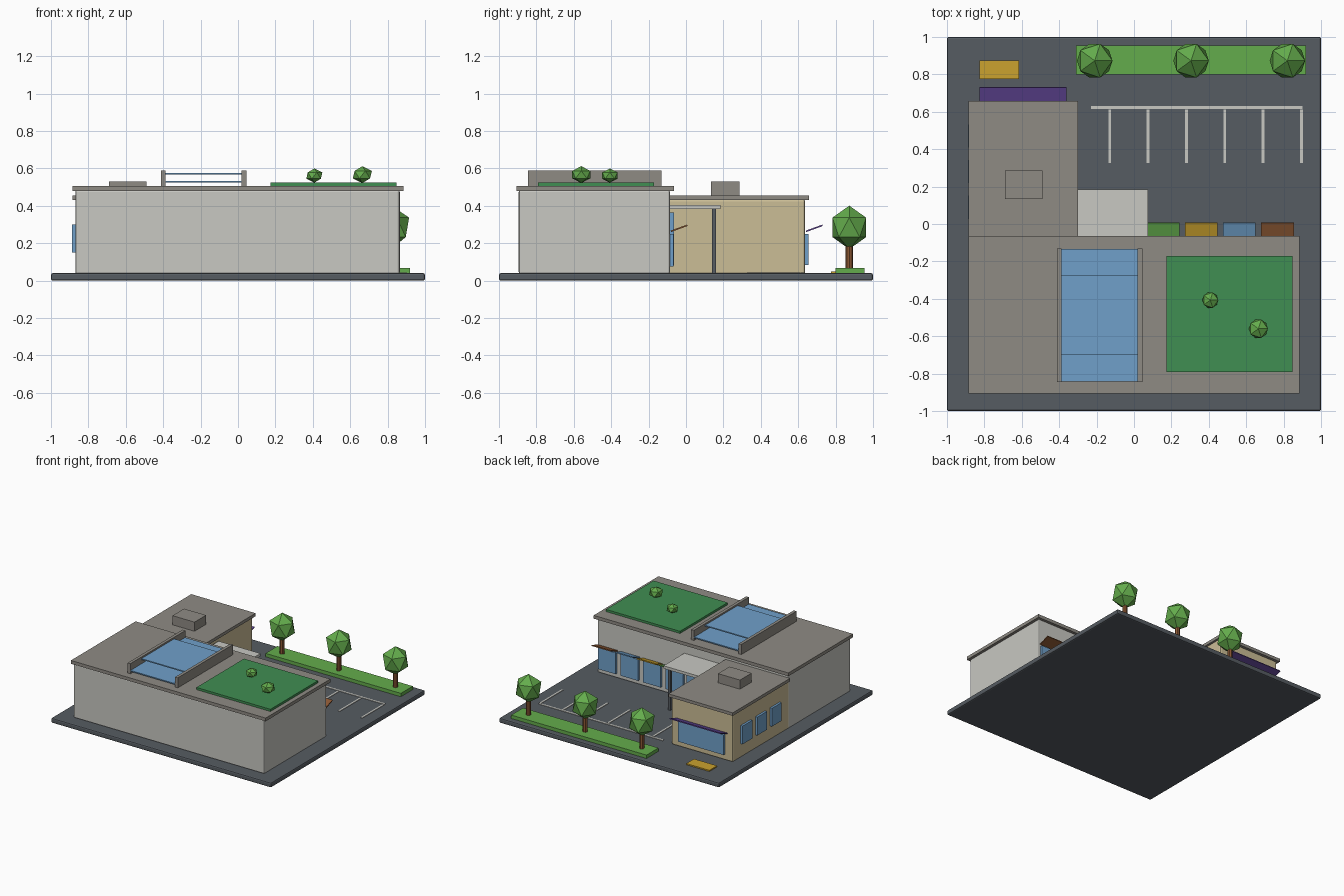
import bpy, math

if "Cube" in bpy.data.objects:
    bpy.data.objects.remove(bpy.data.objects["Cube"])


def mat(name, r, g, b):
    m = bpy.data.materials.new(name)
    lin = [((c / 255 + 0.055) / 1.055) ** 2.4 for c in (r, g, b)]
    m.diffuse_color = (*lin, 1)
    m.use_nodes = True
    m.node_tree.nodes["Principled BSDF"].inputs["Base Color"].default_value = m.diffuse_color
    return m


ASPHALT = mat("asphalt", 86, 92, 98)
WALL = mat("light_concrete", 200, 200, 194)
ROOF = mat("roof_grey", 143, 139, 132)
TAN = mat("tan_wall", 203, 189, 150)
GLASS = mat("glass_blue", 112, 160, 202)
TURF = mat("roof_turf", 64, 142, 82)
LEAF = mat("leaf_green", 100, 172, 76)
BROWN = mat("brown", 140, 88, 52)
YELLOW = mat("yellow", 203, 162, 46)
PURPLE = mat("purple", 100, 72, 155)


def box(name, x0, x1, y0, y1, z0, z1, m, bevel=0, tilt=0):
    bpy.ops.mesh.primitive_cube_add(size=1, location=((x0 + x1) / 2, (y0 + y1) / 2, (z0 + z1) / 2))
    o = bpy.context.object
    o.name = name
    o.scale = (x1 - x0, y1 - y0, z1 - z0)
    bpy.ops.object.transform_apply(location=False, rotation=False, scale=True)
    o.rotation_euler.x = tilt
    o.data.materials.append(m)
    if bevel:
        b = o.modifiers.new("bevel", 'BEVEL')
        b.width = bevel
        b.segments = 2
    return o


def foliage(name, x, y, z, rxy, rz):
    bpy.ops.mesh.primitive_ico_sphere_add(subdivisions=1, radius=1, location=(x, y, z))
    o = bpy.context.object
    o.name = name
    o.scale = (rxy, rxy, rz)
    o.data.materials.append(LEAF)


def awning(name, x0, x1, y, m):
    # thin board tilted up towards its outer edge
    box(name, x0, x1, y - 0.047, y + 0.047, 0.276, 0.284, m, tilt=math.radians(20))


# Ground slab and buildings
box("ground_slab", -1, 1, -1, 1, 0, 0.04, ASPHALT, 0.01)
box("main_hall", -0.87, 0.865, -0.895, -0.085, 0.035, 0.485, WALL, 0.012)
box("main_roof", -0.885, 0.885, -0.905, -0.065, 0.48, 0.507, ROOF)
box("side_wing", -0.87, -0.315, -0.1, 0.637, 0.035, 0.435, TAN, 0.012)
box("wing_roof", -0.885, -0.3, -0.085, 0.657, 0.43, 0.455, ROOF)
box("roof_unit", -0.69, -0.49, 0.135, 0.285, 0.45, 0.53, ROOF)

# Raised skylight between two curbs
for i, x in enumerate((-0.4, 0.032)):
    box(f"skylight_curb_{i}", x - 0.0125, x + 0.0125, -0.845, -0.13, 0.5, 0.59, ROOF)
box("skylight_lower", -0.39, 0.022, -0.842, -0.133, 0.525, 0.534, GLASS)
box("skylight_upper", -0.39, 0.022, -0.7, -0.275, 0.568, 0.577, GLASS)

# Roof garden
box("roof_garden", 0.175, 0.848, -0.79, -0.172, 0.5, 0.525, TURF)
foliage("shrub_small", 0.408, -0.407, 0.562, 0.048, 0.038)
foliage("shrub_large", 0.665, -0.56, 0.567, 0.057, 0.045)

# Shop windows with awnings
for i, m in enumerate((LEAF, YELLOW, GLASS, BROWN)):
    x = 0.155 + i * 0.204
    box(f"shop_window_{i}", x - 0.08, x + 0.08, -0.095, -0.068, 0.075, 0.25, GLASS)
    awning(f"shop_awning_{i}", x - 0.0875, x + 0.0875, -0.037, m)

# Entrance canopy, posts and glazing
box("entrance_canopy", -0.305, 0.075, -0.09, 0.185, 0.382, 0.405, WALL)
box("entrance_glass", -0.27, 0.04, -0.095, -0.065, 0.08, 0.365, GLASS)
for i, x in enumerate((-0.26, 0.04)):
    box(f"canopy_post_{i}", x - 0.011, x + 0.011, 0.139, 0.161, 0.035, 0.385, ASPHALT)

# Wing windows and awning
for i, y in enumerate((0.47, 0.28, 0.09)):
    box(f"wing_window_{i}", -0.888, -0.86, y - 0.062, y + 0.062, 0.15, 0.30, GLASS)
box("wing_end_window", -0.8, -0.385, 0.62, 0.655, 0.085, 0.25, GLASS)
awning("wing_awning", -0.825, -0.362, 0.686, PURPLE)
box("yellow_pad", -0.825, -0.615, 0.775, 0.875, 0.035, 0.05, YELLOW)

# Parking lines
box("parking_line_long", -0.23, 0.9, 0.616, 0.632, 0.036, 0.044, WALL)
for i in range(6):
    x = -0.13 + i * 0.205
    box(f"parking_line_{i}", x - 0.0075, x + 0.0075, 0.325, 0.612, 0.036, 0.044, WALL)

# Planted strip with trees
box("planted_strip", -0.31, 0.92, 0.8, 0.955, 0.035, 0.068, LEAF)
for i, x in enumerate((-0.21, 0.305, 0.82)):
    bpy.ops.mesh.primitive_cylinder_add(vertices=8, radius=0.019, depth=0.17, location=(x, 0.873, 0.135))
    bpy.context.object.name = f"tree_trunk_{i}"
    bpy.context.object.data.materials.append(BROWN)
    foliage(f"tree_crown_{i}", x, 0.873, 0.285, 0.106, 0.116)
